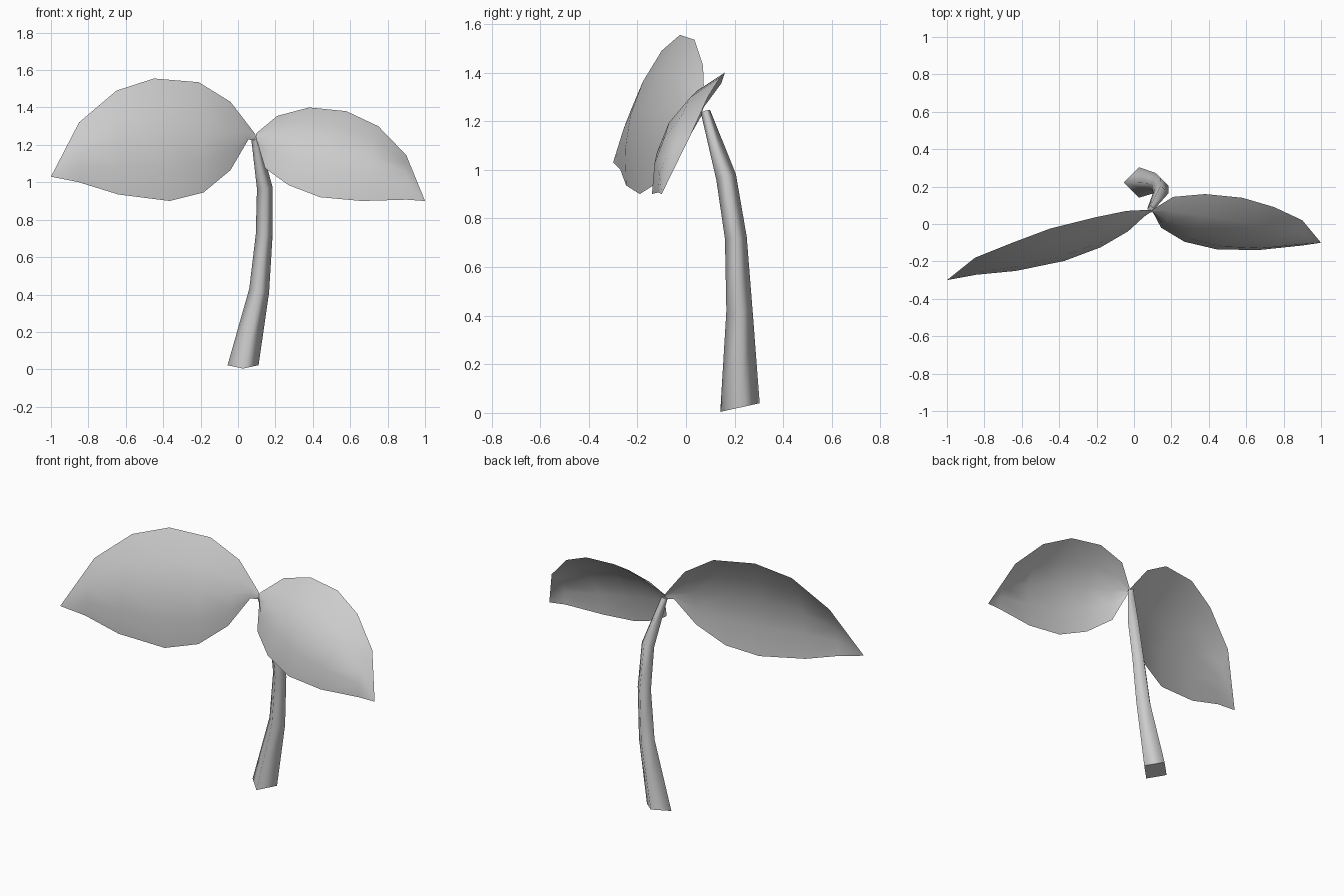
import bpy, bmesh
from mathutils import Vector

cube = bpy.data.objects.get("Cube")
if cube:
    bpy.data.objects.remove(cube, do_unlink=True)

grey = bpy.data.materials.new("plain grey")
grey.use_nodes = True
colour = (0.6, 0.6, 0.6, 1)
grey.diffuse_color = colour
grey.node_tree.nodes["Principled BSDF"].inputs["Base Color"].default_value = colour


def finish(name, bm):
    mesh = bpy.data.meshes.new(name)
    bm.to_mesh(mesh)
    bm.free()
    mesh.materials.append(grey)
    obj = bpy.data.objects.new(name, mesh)
    bpy.context.collection.objects.link(obj)
    return obj


def leaf(name, upper, lower, tip, bulge, flip, rows=4):
    """Loft a sheet between two edges, bowed towards the front."""
    bm = bmesh.new()
    widest = max((Vector(u) - Vector(l)).length for u, l in zip(upper, lower))
    along = (Vector(tip) - Vector(upper[0])).normalized()
    grid = []
    for u, l in zip(upper, lower):
        u, l = Vector(u), Vector(l)
        across = u - l
        front = along.cross(across).normalized()
        if front.y > 0:
            front.negate()
        depth = bulge * across.length / widest
        grid.append([bm.verts.new(l + across * t + front * depth * 4 * t * (1 - t))
                     for t in (i / rows for i in range(rows + 1))])
    end = bm.verts.new(tip)
    for a, b in zip(grid, grid[1:]):
        for i in range(rows):
            bm.faces.new((a[i], b[i], b[i + 1], a[i + 1]))
    for i in range(rows):
        bm.faces.new((grid[-1][i], end, grid[-1][i + 1]))
    for f in bm.faces:
        f.smooth = True
    if flip:
        bmesh.ops.reverse_faces(bm, faces=bm.faces[:])
    return finish(name, bm)


# Large leaf on the right, pointing forward at the tip
leaf("right_leaf",
     [(0.09, 0.075, 1.26), (0.06, 0.075, 1.3), (-0.04, 0.07, 1.43), (-0.21, 0.035, 1.535),
      (-0.45, -0.025, 1.555), (-0.65, -0.1, 1.49), (-0.85, -0.18, 1.32)],
     [(0.1, 0.07, 1.225), (0.055, 0.04, 1.228), (-0.04, -0.04, 1.065), (-0.185, -0.12, 0.945),
      (-0.365, -0.19, 0.9), (-0.64, -0.246, 0.935), (-0.85, -0.27, 1.0)],
     (-1, -0.3, 1.03), 0.07, True)

# Smaller leaf on the left, leaning further back
leaf("left_leaf",
     [(0.095, 0.075, 1.26), (0.21, 0.145, 1.355), (0.38, 0.16, 1.4),
      (0.58, 0.14, 1.38), (0.75, 0.09, 1.3), (0.9, 0.02, 1.145)],
     [(0.1, 0.065, 1.225), (0.145, -0.02, 1.075), (0.27, -0.095, 0.985),
      (0.44, -0.135, 0.92), (0.66, -0.14, 0.9), (0.9, -0.115, 0.907)],
     (1, -0.1, 0.9), 0.085, False)

# Four-sided curved stem: centre, radius, ring direction
rings = [((0.027, 0.222, 0.022), 0.083, (0, -0.22, 1)),
         ((0.113, 0.22, 0.42), 0.054, (0.2, 0, 1)),
         ((0.14, 0.205, 0.72), 0.045, (0.05, -0.1, 1)),
         ((0.143, 0.165, 0.97), 0.042, (-0.1, -0.3, 1)),
         ((0.09, 0.08, 1.24), 0.02, (-0.2, -0.35, 1))]
bm = bmesh.new()
loops = []
for centre, radius, direction in rings:
    n = Vector(direction).normalized()
    side = Vector((0, 1, 0)).cross(n).normalized()
    back = n.cross(side)
    loops.append([bm.verts.new(Vector(centre) + d * radius)
                  for d in (side, back, -side, -back)])
for a, b in zip(loops, loops[1:]):
    for i in range(4):
        j = (i + 1) % 4
        bm.faces.new((a[i], a[j], b[j], b[i])).smooth = True
for cap in (bm.faces.new(loops[0][::-1]), bm.faces.new(loops[-1])):
    for e in cap.edges:
        e.smooth = False
finish("stem", bm)
